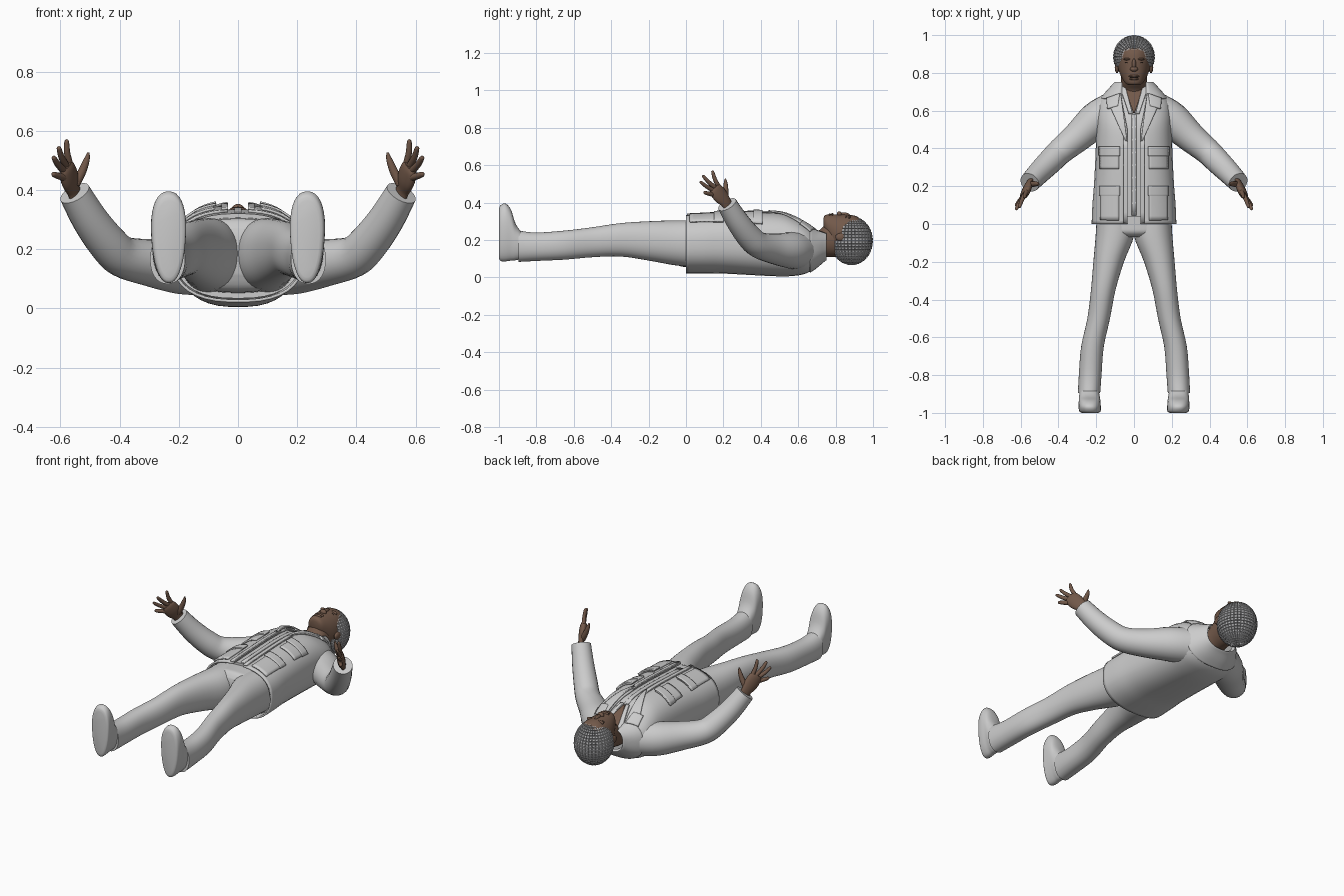
import bpy, bmesh
from math import sin, cos, asin, pi, radians, copysign
from mathutils import Vector, Matrix

if "Cube" in bpy.data.objects:
    bpy.data.objects.remove(bpy.data.objects["Cube"])
made = []


def material(name, rgb):
    m = bpy.data.materials.new(name)
    m.use_nodes = True
    m.diffuse_color = (*rgb, 1)
    m.node_tree.nodes["Principled BSDF"].inputs["Base Color"].default_value = (*rgb, 1)
    return m


CLOTH = material("light grey cloth", (0.6, 0.6, 0.6))
HAIR = material("grey hair", (0.45, 0.45, 0.46))
SKIN = material("brown skin", (0.17, 0.1, 0.068))
DARK = material("dark brown", (0.05, 0.03, 0.022))


def finish(name, bm, mat, mirror=False, thick=0, offset=-1):
    bmesh.ops.recalc_face_normals(bm, faces=bm.faces)
    me = bpy.data.meshes.new(name)
    bm.to_mesh(me)
    bm.free()
    me.materials.append(mat)
    ob = bpy.data.objects.new(name, me)
    bpy.context.collection.objects.link(ob)
    if thick:
        mod = ob.modifiers.new("thickness", 'SOLIDIFY')
        mod.thickness, mod.offset = thick, offset
    if mirror:
        ob.modifiers.new("mirror", 'MIRROR').use_mirror_merge = False
    made.append(ob)
    return ob


def smooth(rows, steps=4):
    """Catmull-Rom interpolation through rows of numbers."""
    out = []
    for i in range(len(rows) - 1):
        quad = [rows[max(i - 1, 0)], rows[i], rows[i + 1], rows[min(i + 2, len(rows) - 1)]]
        for s in range(steps):
            t = s / steps
            out.append([b + t / 2 * (c - a + t * (2 * a - 5 * b + 4 * c - d + t * (3 * (b - c) + d - a)))
                        for a, b, c, d in zip(*quad)])
    return out + [list(rows[-1])]


def skin_rings(bm, rings, closed=True, caps=True):
    vs = [[bm.verts.new(p) for p in r] for r in rings]
    n = len(vs[0])
    for a, b in zip(vs, vs[1:]):
        for i in range(n if closed else n - 1):
            j = (i + 1) % n
            bm.faces.new((a[i], a[j], b[j], b[i]))
    if caps and closed:
        bm.faces.new(vs[0])
        bm.faces.new(vs[-1])


def section(row, e=2.5, taper=0, gap=0, n=36):
    """Rounded cross-section across the body, optionally open at the front."""
    y, lo, hi, xc, rx = row
    t0 = asin(min(1, (gap / rx) ** (e / 2))) if gap else 0
    pts = []
    for i in range(n):
        t = t0 + (2 * pi - 2 * t0) * i / (n - 1 if gap else n)
        x = copysign(abs(sin(t)) ** (2 / e), sin(t))
        z = copysign(abs(cos(t)) ** (2 / e), cos(t))
        pts.append((xc + rx * x * (1 + taper * z), y, (lo + hi) / 2 + (hi - lo) / 2 * z))
    return pts


def loft(name, rows, mat, e=2.5, taper=0, mirror=False):
    bm = bmesh.new()
    skin_rings(bm, [section(r, e, taper) for r in smooth(rows)])
    return finish(name, bm, mat, mirror)


def tube(bm, rows, ref=(0, 0, 1), flat=1, n=20):
    """Tube along (x, y, z, radius) rows; flat squeezes it along its second axis."""
    rows = smooth(rows)
    pts = [Vector(r[:3]) for r in rows]
    rings = []
    for i, p in enumerate(pts):
        d = (pts[min(i + 1, len(pts) - 1)] - pts[max(i - 1, 0)]).normalized()
        v = d.cross(Vector(ref)).normalized()
        u = v.cross(d)
        r = rows[i][3]
        rings.append([p + u * r * cos(2 * pi * k / n) + v * r * flat * sin(2 * pi * k / n) for k in range(n)])
    skin_rings(bm, rings)


def ball(name, at, size, mat, mirror=False):
    bm = bmesh.new()
    bmesh.ops.create_uvsphere(bm, u_segments=16, v_segments=10, radius=1,
                              matrix=Matrix.Translation(at) @ Matrix.Diagonal((*size, 1)))
    return finish(name, bm, mat, mirror)


# Jacket: open at the front, rows are y, back z, front z, centre x, half width
JACKET = [(0, .02, .335, 0, .225), (.1, .02, .34, 0, .221), (.2, .02, .345, 0, .213),
          (.35, .012, .35, 0, .205), (.5, .005, .345, 0, .2), (.58, .008, .32, 0, .2),
          (.64, .02, .288, 0, .19), (.69, .05, .255, 0, .155), (.73, .085, .235, 0, .115)]
BODY = smooth(JACKET)


def front_z(x, y):
    for a, b in zip(BODY, BODY[1:]):
        if y <= b[0]:
            break
    t = (y - a[0]) / (b[0] - a[0])
    lo, hi, _, rx = [p + (q - p) * t for p, q in zip(a[1:], b[1:])]
    k = max(0, 1 - (abs(x) / rx) ** 2.5) ** 0.4
    return (lo + hi) / 2 + (hi - lo) / 2 * k


def plate(name, corners, mat, lift, thick=.009, mirror=True, n=8):
    """Four-cornered patch that follows the front of the torso."""
    a, b, c, d = [Vector(p) for p in corners]
    rings = []
    for i in range(n + 1):
        p, q = a.lerp(d, i / n), b.lerp(c, i / n)
        row = [p.lerp(q, j / n) for j in range(n + 1)]
        rings.append([(v.x, v.y, front_z(v.x, v.y) + lift) for v in row])
    bm = bmesh.new()
    skin_rings(bm, rings, closed=False)
    return finish(name, bm, mat, mirror, thick, 0)


bm = bmesh.new()
skin_rings(bm, [section(r, gap=.035 + .045 * max(0, (r[0] - .5) / .23)) for r in BODY], closed=False)
finish("jacket", bm, CLOTH, thick=.01)

# Collar standing around the neck
bm = bmesh.new()
COLLAR = [(.665, .025, .278, 0, .178), (.70, .05, .26, 0, .15), (.735, .08, .25, 0, .118),
          (.752, .095, .245, 0, .1), (.735, .105, .235, 0, .09)]
skin_rings(bm, [section(r, gap=.065) for r in smooth(COLLAR)], closed=False)
finish("jacket_collar", bm, CLOTH, thick=.008)

# Lapels, front edging and pockets with flaps
plate("lapels", [(.036, .44), (.045, .44), (.135, .64), (.07, .69)], CLOTH, .007)
plate("lapel_notches", [(.085, .625), (.14, .61), (.145, .665), (.075, .69)], CLOTH, .011)
plate("front_edging", [(.034, .005), (.055, .005), (.055, .46), (.034, .46)], CLOTH, .003)
for label, low, high in (("chest", .29, .41), ("hip", .02, .2)):
    plate(label + "_pockets", [(.08, low), (.178, low), (.178, high), (.08, high)], CLOTH, .006)
    plate(label + "_pocket_flaps", [(.074, high - .05), (.183, high - .05), (.183, high), (.074, high)],
          CLOTH, .013)

# Shirt under the jacket, with an open neck
loft("shirt", [(y + (.04 if y == 0 else 0), lo + .014, hi - .014, x, rx - .014)
               for y, lo, hi, x, rx in JACKET[:-1]], CLOTH)
plate("open_neck", [(-.004, .59), (.004, .59), (.05, .728), (-.05, .728)], SKIN, -.007, .008, False)
plate("shirt_collar", [(.008, .585), (.028, .585), (.075, .725), (.045, .725)], CLOTH, -.003)
plate("shirt_placket", [(-.012, .045), (.012, .045), (.012, .58), (-.012, .58)], CLOTH, -.012, .006, False)

# Sleeves
bm = bmesh.new()
tube(bm, [(.12, .595, .145, .1), (.2, .55, .145, .096), (.3, .46, .155, .08), (.39, .385, .175, .07),
          (.44, .335, .22, .067), (.5, .275, .3, .061), (.552, .22, .39, .054)], ref=(0, 1, 1))
finish("sleeves", bm, CLOTH, True)

# Hands: flattened palm, four fingers and a thumb
bm = bmesh.new()
across = Vector((-.03, .04, .055))
tube(bm, [(.54, .235, .36, .03), (.556, .215, .4, .032), (.567, .185, .435, .043),
          (.578, .16, .468, .041), (.583, .15, .482, .03)], ref=across, flat=.5)
FINGERS = [((.566, .178, .478), (.58, .14, .57)), ((.576, .163, .474), (.607, .088, .545)),
           ((.584, .15, .462), (.625, .075, .512)), ((.588, .145, .443), (.627, .095, .455))]
for base, tip in FINGERS:
    a, b = Vector(base), Vector(tip)
    bend = a.lerp(b, .5) + Vector((.004, -.004, 0))
    end = a.lerp(b, .93)
    tube(bm, [(*a, .0125), (*bend, .011), (*end, .008), (*b, .003)], ref=across, n=10)
tube(bm, [(.55, .21, .42, .017), (.528, .212, .46, .015), (.512, .212, .5, .011), (.505, .21, .527, .004)],
     ref=(0, 1, 0), n=10)
finish("hands", bm, SKIN, True)

# Trousers
loft("trouser_seat", [(.12, .05, .31, 0, .188), (.0, .055, .305, 0, .196), (-.045, .07, .3, 0, .19),
                      (-.07, .12, .27, 0, .1)], CLOTH)
loft("trouser_legs", [(.05, .055, .305, .1, .097), (-.06, .065, .305, .101, .102), (-.2, .09, .3, .134, .081),
                      (-.35, .112, .29, .163, .065), (-.5, .108, .268, .187, .06), (-.65, .095, .25, .22, .06),
                      (-.8, .088, .24, .232, .06), (-.895, .083, .25, .238, .059)], CLOTH, 2.2, mirror=True)

# Shoes, toes pointing forward
loft("shoes", [(-1, .105, .365, .233, .042), (-.992, .088, .385, .233, .055), (-.965, .086, .395, .235, .058),
               (-.935, .09, .36, .235, .056), (-.91, .092, .285, .236, .053), (-.87, .1, .23, .237, .048)],
     CLOTH, 2.3, .15, True)

# Neck and head
loft("neck", [(.62, .1, .24, 0, .075), (.7, .105, .245, 0, .07), (.75, .11, .285, 0, .068),
              (.82, .11, .3, 0, .07)], SKIN, 2)
loft("head", [(.735, .27, .317, 0, .025), (.745, .235, .333, 0, .046), (.78, .16, .337, 0, .068),
              (.82, .12, .336, 0, .083), (.87, .1, .335, 0, .09), (.915, .1, .325, 0, .088),
              (.95, .12, .292, 0, .07), (.975, .17, .24, 0, .03)], SKIN, 2.1)
ball("nose_bridge", (0, .845, .332), (.011, .032, .015), SKIN)
ball("nose_tip", (0, .82, .337), (.021, .014, .016), SKIN)
ball("upper_lip", (0, .783, .334), (.029, .007, .01), SKIN)
ball("lower_lip", (0, .768, .333), (.025, .007, .01), SKIN)
ball("mouth_line", (0, .7755, .335), (.024, .003, .006), DARK)
ball("brows", (.035, .873, .322), (.022, .007, .012), SKIN, True)
ball("eyes", (.035, .855, .319), (.014, .005, .009), DARK, True)
ball("ears", (.09, .83, .215), (.012, .032, .022), SKIN, True)

# Hair: cap of small raised tufts, cut away around the face
bm = bmesh.new()
bmesh.ops.create_uvsphere(bm, u_segments=36, v_segments=24, radius=1,
                          matrix=Matrix.Translation((0, .885, .196)) @ Matrix.Diagonal((.106, .11, .126, 1)))
face_area = [f for f in bm.faces if f.calc_center_median().y < .835 and f.calc_center_median().z > .19]
bmesh.ops.delete(bm, geom=face_area, context='FACES')
bmesh.ops.recalc_face_normals(bm, faces=bm.faces)
bmesh.ops.inset_individual(bm, faces=bm.faces[:], thickness=.0025, depth=.005)
finish("hair", bm, HAIR)

bpy.ops.object.select_all(action='DESELECT')
for ob in made:
    ob.select_set(True)
bpy.context.view_layer.objects.active = made[0]
bpy.ops.object.shade_smooth_by_angle(angle=radians(40))
